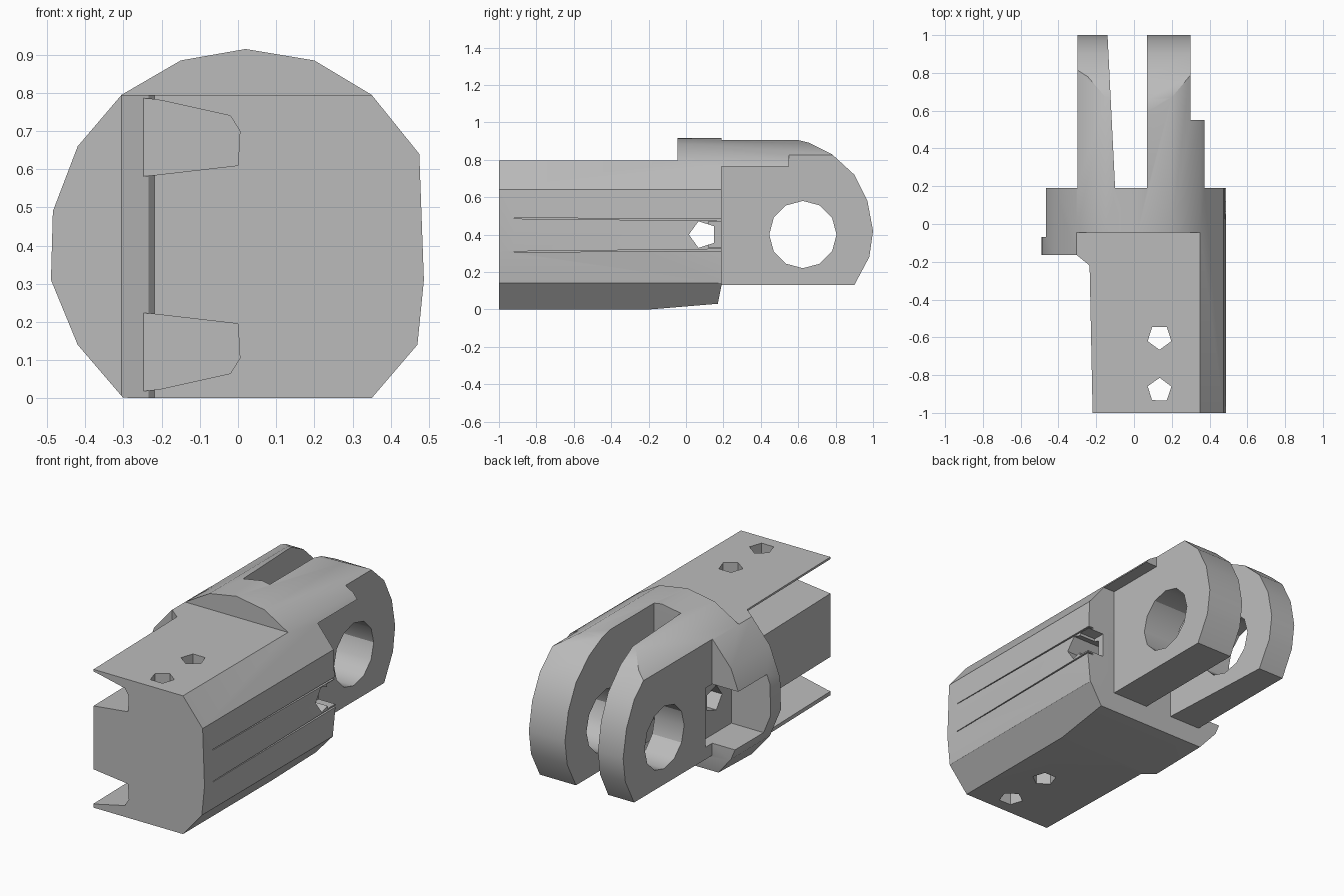
import bpy, bmesh, math
from mathutils import Vector

if "Cube" in bpy.data.objects:
    bpy.data.objects.remove(bpy.data.objects["Cube"], do_unlink=True)

grey = bpy.data.materials.new("plain_grey")
grey.use_nodes = True
grey.diffuse_color = (0.5, 0.5, 0.5, 1)
grey.node_tree.nodes["Principled BSDF"].inputs["Base Color"].default_value = (0.5, 0.5, 0.5, 1)


def prism(name, axis, outline, lo, hi):
    """Extrude a 2D outline along the given axis from lo to hi."""
    def place(p, d):
        a, b = p
        return {"X": (d, a, b), "Y": (a, d, b), "Z": (a, b, d)}[axis]
    bm = bmesh.new()
    face = bm.faces.new([bm.verts.new(place(p, lo)) for p in outline])
    ext = bmesh.ops.extrude_face_region(bm, geom=[face])
    shift = Vector(place((0, 0), hi - lo))
    for v in ext["geom"]:
        if isinstance(v, bmesh.types.BMVert):
            v.co += shift
    bmesh.ops.recalc_face_normals(bm, faces=bm.faces)
    mesh = bpy.data.meshes.new(name)
    bm.to_mesh(mesh)
    bm.free()
    mesh.materials.append(grey)
    obj = bpy.data.objects.new(name, mesh)
    bpy.context.collection.objects.link(obj)
    return obj


def rect(a0, a1, b0, b1):
    return [(a0, b0), (a1, b0), (a1, b1), (a0, b1)]


def ring(a, b, r, sides, turn=0.0):
    return [(a + r * math.cos(turn + math.tau * i / sides),
             b + r * math.sin(turn + math.tau * i / sides)) for i in range(sides)]


def combine(target, tool, operation="DIFFERENCE"):
    tool.hide_render = True
    mod = target.modifiers.new("cut", "BOOLEAN")
    mod.operation = operation
    mod.solver = "EXACT"
    mod.object = tool
    bpy.ops.object.select_all(action="DESELECT")
    bpy.context.view_layer.objects.active = target
    target.select_set(True)
    bpy.ops.object.modifier_apply(modifier=mod.name)
    bpy.data.objects.remove(tool, do_unlink=True)


# Round bar with a flat underside
section = [(-0.30, 0), (0.35, 0), (0.47, 0.14), (0.487, 0.31), (0.475, 0.64),
           (0.35, 0.795), (0.2, 0.885), (0.02, 0.915), (-0.15, 0.885),
           (-0.305, 0.795), (-0.42, 0.66), (-0.485, 0.49), (-0.49, 0.31), (-0.42, 0.14)]
yoke = prism("yoke_body", "Y", section, -1, 1.05)

# Side outline: step below the prongs and the rounded end
side = [(-1.1, -0.1), (-0.25, -0.1), (-0.24, -0.004), (0.17, 0.03), (0.19, 0.13),
        (0.9, 0.13), (0.98, 0.28), (1, 0.42), (0.97, 0.58), (0.9, 0.72),
        (0.78, 0.83), (0.66, 0.89), (0.54, 0.92), (0.54, 1), (-1.1, 1)]
combine(yoke, prism("side_outline", "X", side, -1, 1), "INTERSECT")

# Flat top and flat side of the shank, leaving the collar
combine(yoke, prism("top_flat", "Z", rect(-1, 1, -1.1, -0.045), 0.795, 1.2))
flank = [(-1, -1.1), (-0.217, -1.1), (-0.235, -0.22), (-0.305, -0.163), (-1, -0.163)]
combine(yoke, prism("side_flat", "Z", flank, -0.2, 1.2))

# Gap between the prongs and their outer faces
gap = [(-0.1, 0.19), (0.07, 0.19), (0.07, 1.2), (-0.15, 1.2)]
combine(yoke, prism("prong_gap", "Z", gap, -0.2, 1.2))
combine(yoke, prism("prong_face_right", "Z", rect(-1, -0.3, 0.19, 1.2), -0.2, 1.2))
shelf = [(0.19, -0.2), (1.2, -0.2), (1.2, 1.1), (0.55, 1.1), (0.55, 0.765), (0.19, 0.765)]
combine(yoke, prism("prong_face_left", "X", shelf, 0.3, 1))

# Pin hole through both prongs
combine(yoke, prism("pin_hole", "X", ring(0.625, 0.4, 0.18, 12), -1, 1))

# Long side slots of the shank, mirrored about mid height
slot = [(-0.26, 0.788), (-0.2, 0.78), (-0.02, 0.74), (0.005, 0.7), (0, 0.61), (-0.26, 0.58)]
for name, pts in (("upper_slot", slot), ("lower_slot", [(x, 0.805 - z) for x, z in slot])):
    combine(yoke, prism(name, "Y", pts, -1.1, -0.21))

# Recess in the collar and a small cross hole
combine(yoke, prism("collar_recess", "X", rect(-0.07, 0.25, 0.2, 0.54), -1, -0.24))
combine(yoke, prism("cross_hole", "X", ring(0.09, 0.4, 0.075, 5, math.pi), -1, 1))
combine(yoke, prism("cross_notch", "X", rect(0.12, 0.25, 0.33, 0.47), 0.38, 1))

# Fine grooves along the rounded side
for z0, z1 in ((0.487, 0.478), (0.308, 0.318)):
    groove = [(-0.92, z0 - 0.002), (0.25, z1 - 0.005), (0.25, z1 + 0.005), (-0.92, z0 + 0.002)]
    combine(yoke, prism("groove", "X", groove, 0.45, 1))

# Two small vertical holes
for y, turn in ((-0.6, -math.pi / 2), (-0.88, 0.3)):
    combine(yoke, prism("screw_hole", "Z", ring(0.135, y, 0.066, 5, turn), -0.2, 1.2))

bpy.ops.object.select_all(action="DESELECT")
yoke.select_set(True)
bpy.context.view_layer.objects.active = yoke
bpy.ops.object.shade_smooth_by_angle(angle=math.radians(30))
